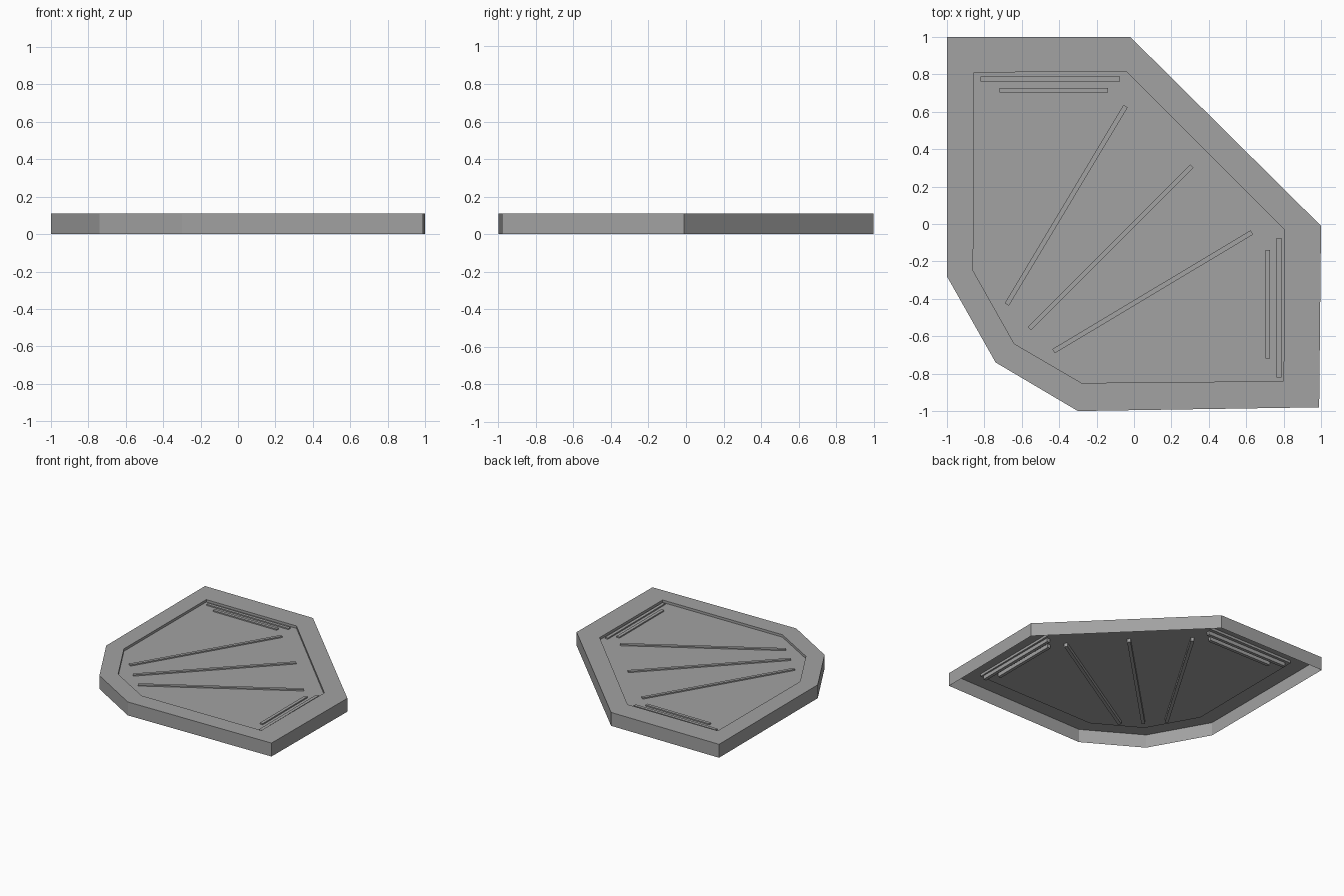
import bpy, bmesh, math
from mathutils import Vector

cube = bpy.data.objects.get("Cube")
if cube:
    bpy.data.objects.remove(cube, do_unlink=True)

grey = bpy.data.materials.new("plain_grey")
grey.use_nodes = True
colour = (0.36, 0.36, 0.36, 1)
grey.diffuse_color = colour
grey.node_tree.nodes["Principled BSDF"].inputs["Base Color"].default_value = colour

TOP, FLOOR = 0.11, 0.09
RIB_LOW, RIB_HIGH, RIB_WIDTH = 0.06, 0.10, 0.026

OUTER = [(-1, 1), (-0.02, 1), (1, -0.01), (0.99, -0.98),
         (-0.3, -1), (-0.74, -0.74), (-1, -0.28)]
INNER = [(-0.855, 0.81), (-0.04, 0.815), (0.805, -0.03), (0.8, -0.84),
         (-0.28, -0.85), (-0.64, -0.64), (-0.86, -0.25)]


def finish(name, bm):
    mesh = bpy.data.meshes.new(name)
    bm.to_mesh(mesh)
    bm.free()
    mesh.materials.append(grey)
    obj = bpy.data.objects.new(name, mesh)
    bpy.context.collection.objects.link(obj)
    return obj


def loop(bm, points, z):
    return [bm.verts.new((x, y, z)) for x, y in points]


def bridge(bm, a, b):
    for i in range(len(a)):
        j = (i + 1) % len(a)
        bm.faces.new((a[i], a[j], b[j], b[i]))


# Thin open-bottomed shell: side walls, top border, step and sunken panel
bm = bmesh.new()
rings = [loop(bm, OUTER, 0), loop(bm, OUTER, TOP),
         loop(bm, INNER, TOP), loop(bm, INNER, FLOOR)]
for lower, upper in zip(rings, rings[1:]):
    bridge(bm, lower, upper)
bm.faces.new(rings[-1])
bmesh.ops.recalc_face_normals(bm, faces=bm.faces)
panel = max(bm.faces, key=lambda f: len(f.verts))
if panel.normal.z < 0:
    bmesh.ops.reverse_faces(bm, faces=bm.faces)
finish("shell_panel", bm)


# Narrow bar set through the sunken panel
def rib(name, start, end):
    a, b = Vector(start), Vector(end)
    d = b - a
    bm = bmesh.new()
    bmesh.ops.create_cube(bm, size=1)
    obj = finish(name, bm)
    obj.scale = (d.length, RIB_WIDTH, RIB_HIGH - RIB_LOW)
    obj.rotation_euler.z = math.atan2(d.y, d.x)
    mid = (a + b) / 2
    obj.location = (mid.x, mid.y, (RIB_LOW + RIB_HIGH) / 2)


# Ribs mirrored across the diagonal axis by swapping x and y
rib("middle_rib", (-0.56, -0.56), (0.31, 0.31))
for name, start, end in [
        ("fan_rib", (-0.68, -0.43), (-0.045, 0.63)),
        ("long_edge_rib", (-0.82, 0.775), (-0.075, 0.775)),
        ("short_edge_rib", (-0.72, 0.715), (-0.14, 0.715))]:
    rib("back_" + name, start, end)
    rib("left_" + name, start[::-1], end[::-1])
